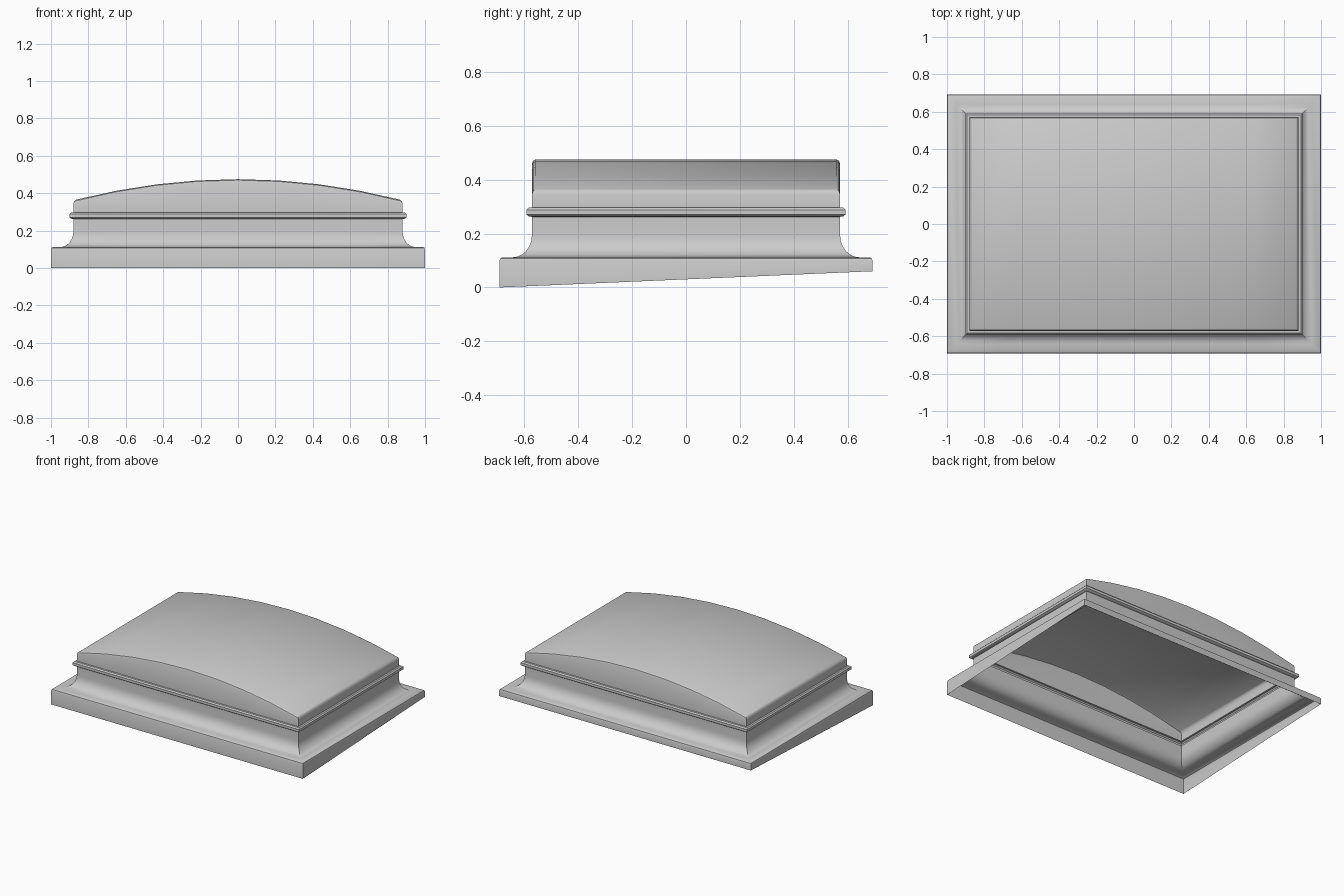
import bpy, bmesh, math

if "Cube" in bpy.data.objects:
    bpy.data.objects.remove(bpy.data.objects["Cube"])

SEG = 8                 # facets across the arched lid
WX, WY = 0.88, 0.572    # half width / half depth of the upright walls


def ring(bm, off, height):
    """Rectangular loop offset from the wall line; height is f(x, y)."""
    a, b = WX + off, WY + off
    xs = [-a + 2 * a * i / SEG for i in range(SEG + 1)]
    pts = [(x, -b) for x in xs] + [(x, b) for x in reversed(xs)]
    return [bm.verts.new((x, y, height(x, y))) for x, y in pts]


def level(z):
    return lambda x, y: z


def arch(side, rise):
    return lambda x, y: side + rise * (1 - (x / WX) ** 2)


def shell(name, profile, cap=False):
    """Open shell lofted through a list of (offset, height function)."""
    bm = bmesh.new()
    loops = [ring(bm, off, h) for off, h in profile]
    n = len(loops[0])
    for lo, hi in zip(loops, loops[1:]):
        for i in range(n):
            j = (i + 1) % n
            bm.faces.new((lo[i], lo[j], hi[j], hi[i]))
    if cap:
        t = loops[-1]
        for i in range(SEG):
            bm.faces.new((t[i], t[i + 1], t[n - 2 - i], t[n - 1 - i]))
    me = bpy.data.meshes.new(name)
    bm.to_mesh(me)
    bm.free()
    ob = bpy.data.objects.new(name, me)
    bpy.context.collection.objects.link(ob)
    bpy.ops.object.select_all(action='DESELECT')
    ob.select_set(True)
    bpy.context.view_layer.objects.active = ob
    bpy.ops.object.shade_smooth_by_angle(angle=math.radians(32))
    return ob


# Flange with sloping underside, sweeping up through a cove into the wall
slope = lambda x, y: 0.03 + 0.03 * y / (WY + 0.12)
flange = [(0.12, slope), (0.12, level(0.10)), (0.117, level(0.108)), (0.11, level(0.112))]
cove = []
for i in range(7):
    t = math.radians(90 * i / 6)
    cove.append((0.07 * (1 - math.sin(t)), level(0.195 - 0.083 * math.cos(t))))
shell("flange_and_curb", flange + cove + [(0, level(0.262))])

# Raised band round the wall
shell("band", [(0, level(0.262)), (0.012, level(0.264)), (0.02, level(0.27)),
               (0.02, level(0.288)), (0.012, level(0.296)), (0, level(0.297))])

# Arched lid with a softened edge
shell("lid", [(0, level(0.297)), (0, arch(0.345, 0.115)),
              (-0.004, arch(0.356, 0.114)), (-0.014, arch(0.362, 0.113))], cap=True)
